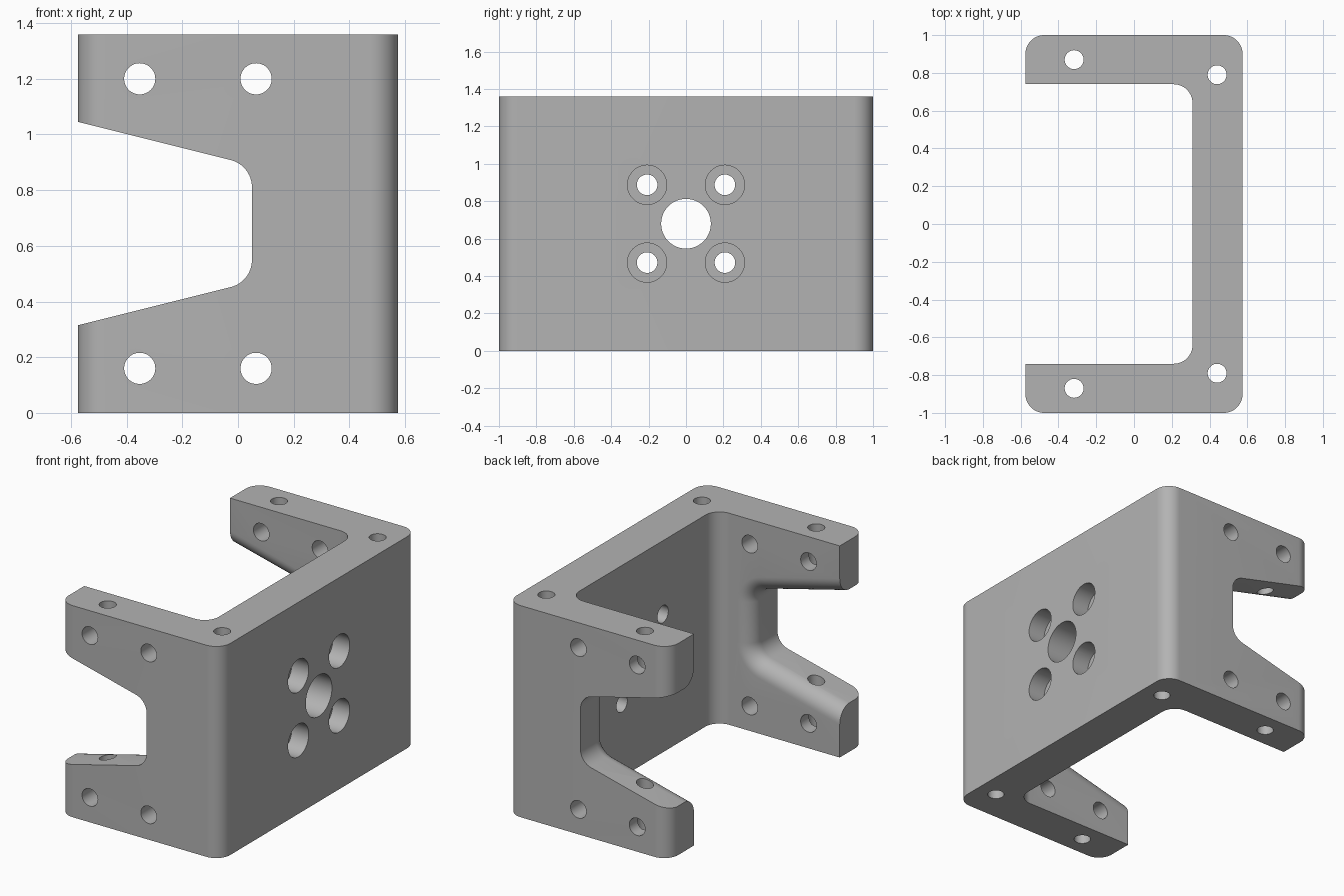
import bpy, bmesh
from math import sin, cos, pi, atan, radians
from mathutils import Matrix, Vector

cube = bpy.data.objects.get("Cube")
if cube:
    bpy.data.objects.remove(cube, do_unlink=True)

HEIGHT = 1.36
MID = HEIGHT / 2
X, Y = 0.575, 1.0            # half depth and half width
WEB, ARM = 0.31, 0.74        # inner faces of the web and the arms
R = 0.1                      # every rounding

grey = bpy.data.materials.new("machined grey")
grey.use_nodes = True
colour = (0.45, 0.45, 0.45, 1)
grey.diffuse_color = colour
grey.node_tree.nodes["Principled BSDF"].inputs["Base Color"].default_value = colour


def make_object(name, bm):
    bmesh.ops.recalc_face_normals(bm, faces=bm.faces)
    mesh = bpy.data.meshes.new(name)
    bm.to_mesh(mesh)
    bm.free()
    mesh.materials.append(grey)
    obj = bpy.data.objects.new(name, mesh)
    bpy.context.collection.objects.link(obj)
    return obj


def arc(cx, cy, radius, start, end, steps=12):
    angles = [radians(start + (end - start) * i / steps) for i in range(steps + 1)]
    return [(cx + radius * cos(a), cy + radius * sin(a)) for a in angles]


def loft(name, sections):
    """Skin a closed solid through matching loops of points."""
    bm = bmesh.new()
    loops = [[bm.verts.new(p) for p in s] for s in sections]
    for a, b in zip(loops, loops[1:]):
        for i in range(len(a)):
            j = (i + 1) % len(a)
            bm.faces.new((a[i], a[j], b[j], b[i]))
    bm.faces.new(loops[0])
    bm.faces.new(loops[-1])
    return make_object(name, bm)


def drills(name, axis, centres, radius, length):
    bm = bmesh.new()
    turn = Vector((0, 0, 1)).rotation_difference(Vector(axis)).to_matrix().to_4x4()
    for c in centres:
        bmesh.ops.create_cone(bm, cap_ends=True, segments=48, radius1=radius, radius2=radius,
                              depth=length, matrix=Matrix.Translation(c) @ turn)
    return make_object(name, bm)


def cut(target, cutter):
    cutter.hide_render = True
    mod = target.modifiers.new("cut", 'BOOLEAN')
    mod.operation, mod.solver, mod.object = 'DIFFERENCE', 'EXACT', cutter
    bpy.context.view_layer.objects.active = target
    bpy.ops.object.modifier_apply(modifier=mod.name)
    bpy.data.objects.remove(cutter, do_unlink=True)


# Channel-shaped body with rounded corners
half = ([(WEB, 0)] + arc(WEB - R, ARM - R, R, 0, 90) + [(-X, ARM)]
        + arc(-X + R, Y - R, R, 180, 90) + arc(X - R, Y - R, R, 90, 0) + [(X, 0)])
outline = half + [(x, -y) for x, y in half[-2:0:-1]]
bracket = loft("channel_bracket", [[(x, y, z) for x, y in outline] for z in (0, HEIGHT)])

# Tapered slot through both arms, widening to round over the inner edges
TAPER = atan(0.25)
CX, CH = -0.05, 0.131


def slot_section(y, grow):
    upper = arc(CX, CH, R + grow, 0, 90 - TAPER * 180 / pi)
    x, h = upper[-1]
    upper.append((-0.9, h + (x + 0.9) * 0.25))
    loop = upper + [(x, -h) for x, h in reversed(upper)]
    return [(x, y, MID + h) for x, h in loop]


side = [(ARM + R * (1 - cos(a)), R * (1 - sin(a))) for a in [pi / 2 * i / 10 for i in range(11)]]
side.append((Y + 0.2, 0))
stations = [(-y, g) for y, g in reversed(side)] + side
cut(bracket, loft("slot_cutter", [slot_section(y, g) for y, g in stations]))

# Cross holes through the arms
cut(bracket, drills("arm_drill", (0, 1, 0),
                    [(x, 0, MID + s * 0.52) for x in (-0.353, 0.065) for s in (-1, 1)], 0.056, 2.4))

# Vertical holes
cut(bracket, drills("vertical_drill", (0, 0, 1),
                    [(x, s * y, MID) for x, y in ((-0.317, 0.87), (0.44, 0.79)) for s in (-1, 1)],
                    0.05, 2))

# Web holes: central bore, four screw holes and their counterbores
screws = [(0.45, s * 0.208, MID + t * 0.208) for s in (-1, 1) for t in (-1, 1)]
cut(bracket, drills("bore_drill", (1, 0, 0), [(0.45, 0, MID)], 0.133, 0.6))
cut(bracket, drills("screw_drill", (1, 0, 0), screws, 0.055, 0.6))
DEPTH = 0.12
cut(bracket, drills("counterbore", (1, 0, 0),
                    [(X, y, z) for x, y, z in screws], 0.105, 2 * DEPTH))

# Smooth rounds, crisp edges
bpy.ops.object.select_all(action='DESELECT')
bracket.select_set(True)
bpy.context.view_layer.objects.active = bracket
bpy.ops.object.shade_smooth_by_angle(angle=radians(25))
